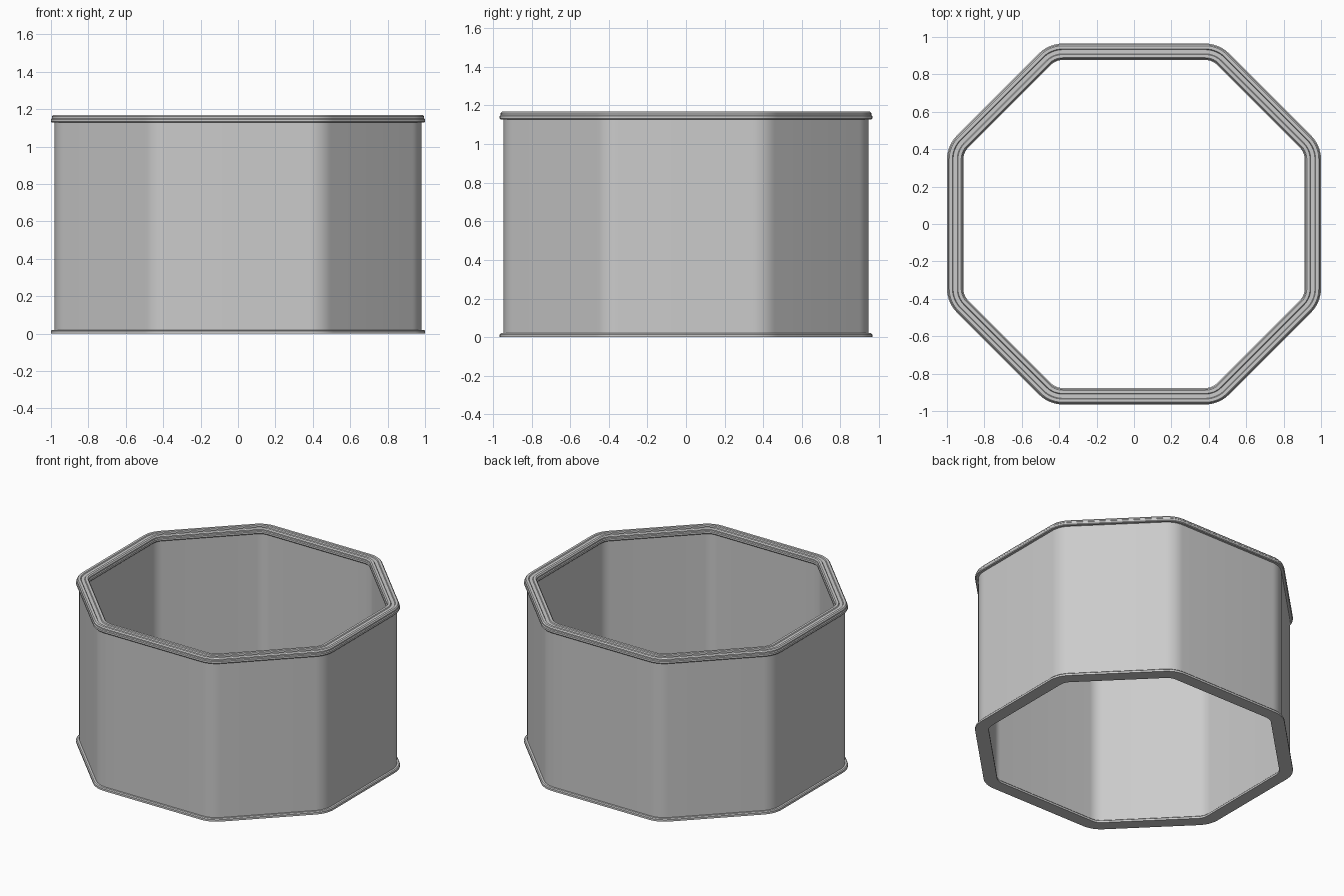
import bpy, bmesh, math
from mathutils import Vector

if "Cube" in bpy.data.objects:
    bpy.data.objects.remove(bpy.data.objects["Cube"])

HX, HY, DIAG, R, SEG = 1.0, 0.965, 1.42, 0.18, 8


def outline(d):
    """Rounded octagon, inset by d from the outermost rim."""
    x, y, s, r = HX - R, HY - R, DIAG - R * math.sqrt(2), R - d
    # arc centres of one quadrant, with their start angles
    a, b = (x, s - x), (s - y, y)
    pts = []
    for (c, start) in ((a, 0), (b, 45)):
        for i in range(SEG + 1):
            t = math.radians(start + 45 * i / SEG)
            pts.append(Vector((c[0] + r * math.cos(t), c[1] + r * math.sin(t))))
    left = [Vector((-p.x, p.y)) for p in reversed(pts)]
    half = pts + left
    return half + [-p for p in half]


def sweep(name, profile):
    """Closed (inset, z) profile carried round the octagon."""
    bm = bmesh.new()
    rings = [[bm.verts.new((p.x, p.y, z)) for p in outline(d)] for d, z in profile]
    n = len(rings[0])
    for k, r0 in enumerate(rings):
        r1 = rings[(k + 1) % len(rings)]
        for i in range(n):
            j = (i + 1) % n
            bm.faces.new((r0[i], r0[j], r1[j], r1[i]))
    bmesh.ops.recalc_face_normals(bm, faces=bm.faces)
    me = bpy.data.meshes.new(name)
    bm.to_mesh(me)
    bm.free()
    ob = bpy.data.objects.new(name, me)
    bpy.context.collection.objects.link(ob)
    bpy.context.view_layer.objects.active = ob
    ob.select_set(True)
    bpy.ops.object.shade_smooth_by_angle(angle=math.radians(30))
    ob.select_set(False)


W = 0.088  # full rim width


def mirrored(half):
    return half + [(W - d, z) for d, z in reversed(half)]


# one continuous shell: base flange, wall and stepped top rim with a shallow groove
sweep("octagonal_ring", mirrored([
    (0.0, 0.0), (0.0, 0.014), (0.006, 0.02), (0.02, 0.02),
    (0.02, 1.128), (0.004, 1.128), (0.0, 1.133), (0.0, 1.146),
    (0.005, 1.151), (0.005, 1.160), (0.012, 1.168),
    (0.029, 1.168), (0.033, 1.162)]))
